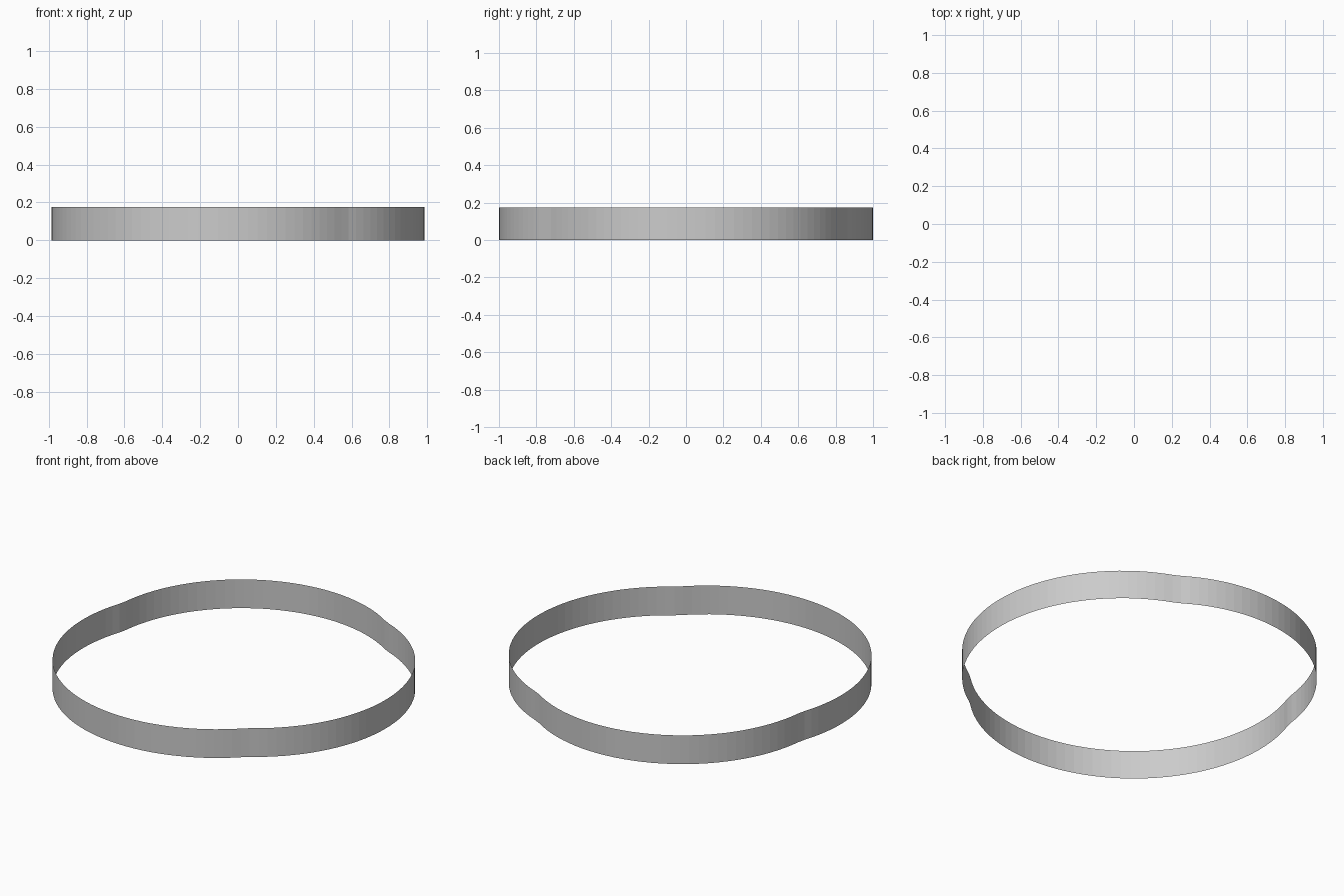
import bpy, bmesh, math

if "Cube" in bpy.data.objects:
    bpy.data.objects.remove(bpy.data.objects["Cube"])

# Band outline: outer envelope of three overlapping circles (cx, cy, r)
LOBES = [(0.103, 0.02, 0.883), (-0.08, 0.146, 0.854), (-0.077, -0.091, 0.909)]
HEIGHT = 0.175
SEGMENTS = 120


def reach(a):
    """Distance from the origin to the outermost lobe in direction a."""
    best = 0
    for cx, cy, r in LOBES:
        along = cx * math.cos(a) + cy * math.sin(a)
        across = cy * math.cos(a) - cx * math.sin(a)
        best = max(best, along + math.sqrt(r * r - across * across))
    return best


# Open, paper-thin upright wall
bm = bmesh.new()
rim = []
for i in range(SEGMENTS):
    a = math.tau * i / SEGMENTS
    d = reach(a)
    rim.append(bm.verts.new((d * math.cos(a), d * math.sin(a), 0)))
edges = [bm.edges.new((rim[i], rim[(i + 1) % SEGMENTS])) for i in range(SEGMENTS)]
new = bmesh.ops.extrude_edge_only(bm, edges=edges)["geom"]
top = [v for v in new if isinstance(v, bmesh.types.BMVert)]
bmesh.ops.translate(bm, verts=top, vec=(0, 0, HEIGHT))

# Face normals outward
bm.normal_update()
for f in bm.faces:
    if f.normal.dot(f.calc_center_median()) < 0:
        f.normal_flip()

mesh = bpy.data.meshes.new("lobed_band")
bm.to_mesh(mesh)
bm.free()
bpy.context.collection.objects.link(bpy.data.objects.new("lobed_band", mesh))
